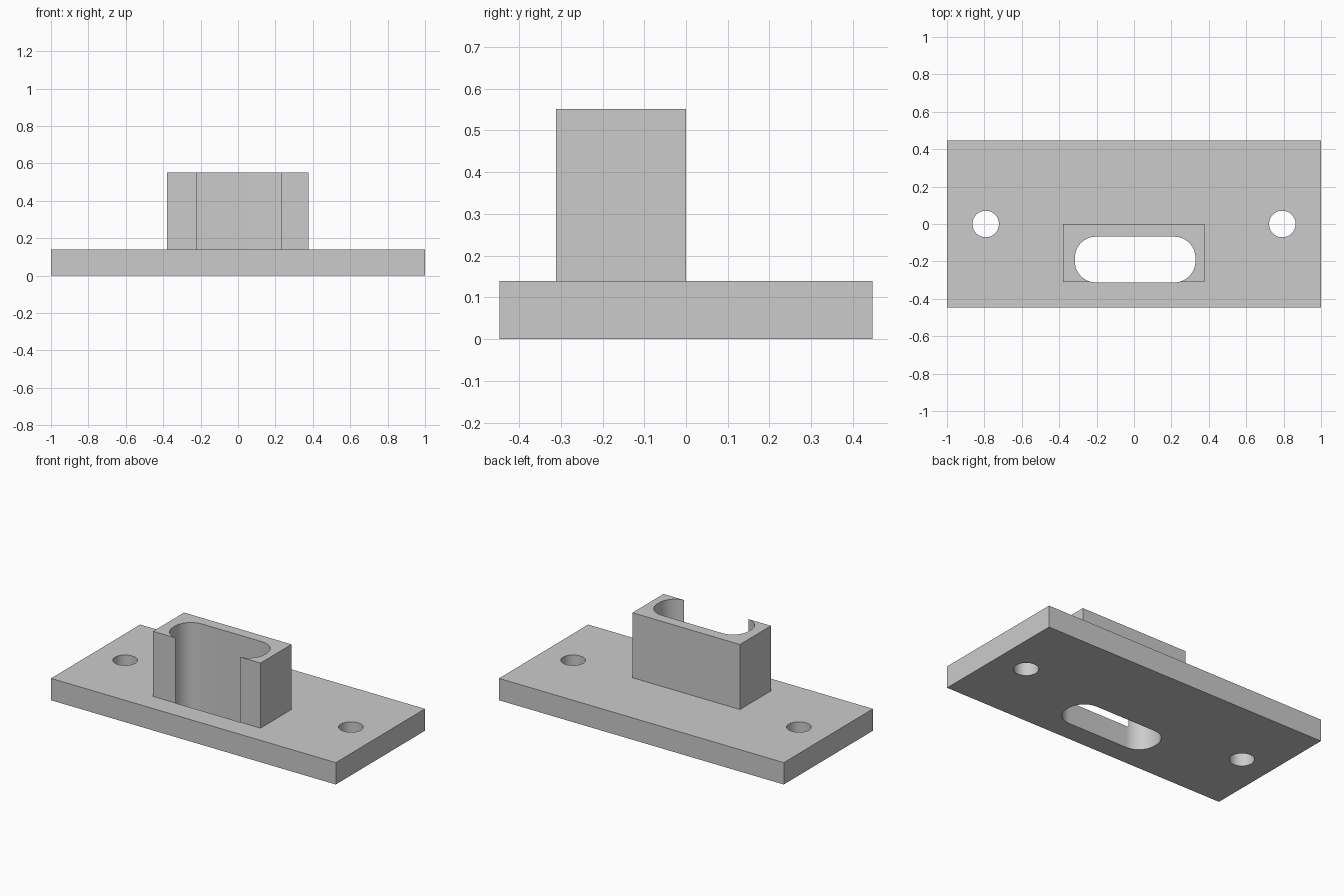
import bpy
import bmesh
from math import cos, sin, pi

if "Cube" in bpy.data.objects:
    bpy.data.objects.remove(bpy.data.objects["Cube"], do_unlink=True)

grey = bpy.data.materials.new("light grey")
grey.use_nodes = True
colour = (0.6, 0.6, 0.6, 1)
grey.diffuse_color = colour
grey.node_tree.nodes["Principled BSDF"].inputs["Base Color"].default_value = colour


def rounded(x0, x1, y0, y1, r, steps=16):
    """Outline of a rounded rectangle, counter-clockwise."""
    corners = [(x1 - r, y1 - r), (x0 + r, y1 - r), (x0 + r, y0 + r), (x1 - r, y0 + r)]
    return [(cx + r * cos((q + i / steps) * pi / 2), cy + r * sin((q + i / steps) * pi / 2))
            for q, (cx, cy) in enumerate(corners) for i in range(steps + 1)]


def circle(cx, cy, r, n=48):
    return [(cx + r * cos(2 * pi * i / n), cy + r * sin(2 * pi * i / n)) for i in range(n)]


def rectangle(x0, x1, y0, y1):
    return [(x0, y0), (x1, y0), (x1, y1), (x0, y1)]


def prism(name, outline, z0, z1):
    """Extrude an outline straight up between two heights."""
    bm = bmesh.new()
    base = bm.faces.new([bm.verts.new((x, y, z0)) for x, y in outline])
    top = bmesh.ops.extrude_face_region(bm, geom=[base])["geom"]
    bmesh.ops.translate(bm, vec=(0, 0, z1 - z0),
                        verts=[v for v in top if isinstance(v, bmesh.types.BMVert)])
    bmesh.ops.recalc_face_normals(bm, faces=bm.faces)
    mesh = bpy.data.meshes.new(name)
    bm.to_mesh(mesh)
    bm.free()
    mesh.materials.append(grey)
    obj = bpy.data.objects.new(name, mesh)
    bpy.context.collection.objects.link(obj)
    return obj


def combine(target, tool, operation):
    """Apply a boolean and discard the tool."""
    mod = target.modifiers.new(operation, "BOOLEAN")
    mod.operation = operation
    mod.solver = "EXACT"
    mod.object = tool
    tool.hide_render = True
    bpy.context.view_layer.objects.active = target
    bpy.ops.object.modifier_apply(modifier=mod.name)
    bpy.data.objects.remove(tool, do_unlink=True)


# Flat base with the upright sleeve joined to it
bracket = prism("mounting_bracket", rectangle(-1, 1, -0.447, 0.447), 0, 0.139)
sleeve = prism("sleeve", rectangle(-0.379, 0.376, -0.311, 0), 0.05, 0.552)
combine(bracket, sleeve, "UNION")

# Rounded slot through everything, just breaking the front of the sleeve
slot = prism("slot_cutter", rounded(-0.316, 0.328, -0.3123, -0.068, 0.112), -0.1, 0.7)
combine(bracket, slot, "DIFFERENCE")

# Screw hole on each side
for side in (-1, 1):
    hole = prism("hole_cutter", circle(side * 0.793, 0, 0.071), -0.1, 0.3)
    combine(bracket, hole, "DIFFERENCE")

bpy.ops.object.select_all(action="DESELECT")
bracket.select_set(True)
bpy.context.view_layer.objects.active = bracket
bpy.ops.object.shade_smooth_by_angle(angle=pi / 6)
